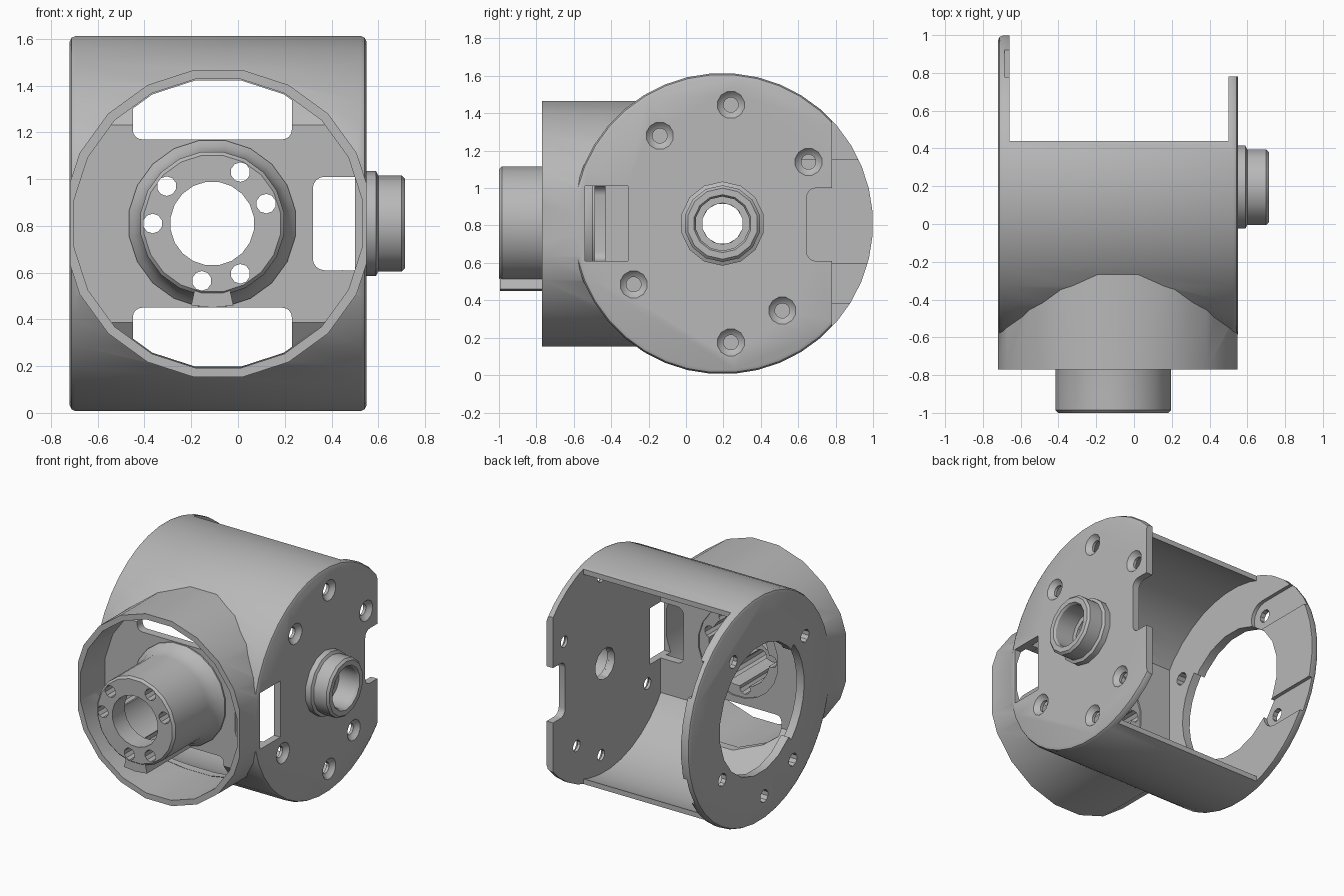
import bpy, bmesh, math

if "Cube" in bpy.data.objects:
    bpy.data.objects.remove(bpy.data.objects["Cube"])

grey = bpy.data.materials.new("light_grey")
grey.use_nodes = True
tone = (0.48, 0.48, 0.48, 1)
grey.diffuse_color = tone
grey.node_tree.nodes["Principled BSDF"].inputs["Base Color"].default_value = tone

Y0, Z0 = 0.195, 0.81        # axis of the main drum
TUBE_X, STUB_X = -0.085, -0.11
LEFT, RIGHT = -0.72, 0.55   # outer faces of the end plates
INNER_L, INNER_R = -0.66, 0.50


def arc(u, v, r, a0, a1, n):
    return [(u + r * math.cos(math.radians(a0 + (a1 - a0) * i / n)),
             v + r * math.sin(math.radians(a0 + (a1 - a0) * i / n))) for i in range(n + 1)]


def circle(u, v, r, n):
    half = 180 / n
    return arc(u, v, r, half, 360 + half, n)[:-1]


def rect(u0, u1, v0, v1, r=0.0):
    if not r:
        return [(u0, v0), (u1, v0), (u1, v1), (u0, v1)]
    return (arc(u1 - r, v1 - r, r, 0, 90, 4) + arc(u0 + r, v1 - r, r, 90, 180, 4) +
            arc(u0 + r, v0 + r, r, 180, 270, 4) + arc(u1 - r, v0 + r, r, 270, 360, 4))


def loft(name, axis, sections, ring=False):
    """Skin (position, outline) sections along x or y; ring closes them into a tube."""
    bm = bmesh.new()
    place = (lambda t, u, v: (t, u, v)) if axis == "x" else (lambda t, u, v: (u, t, v))
    rows = [[bm.verts.new(place(t, u, v)) for u, v in pts] for t, pts in sections]
    pairs = list(zip(rows, rows[1:]))
    if ring:
        pairs.append((rows[-1], rows[0]))
    else:
        bm.faces.new(rows[0])
        bm.faces.new(rows[-1])
    for a, b in pairs:
        for i in range(len(a)):
            j = (i + 1) % len(a)
            bm.faces.new((a[i], a[j], b[j], b[i]))
    bmesh.ops.recalc_face_normals(bm, faces=bm.faces)
    me = bpy.data.meshes.new(name)
    bm.to_mesh(me)
    bm.free()
    me.materials.append(grey)
    ob = bpy.data.objects.new(name, me)
    bpy.context.collection.objects.link(ob)
    return ob


def prism(axis, pts, a, b, name="cutter"):
    return loft(name, axis, [(a, pts), (b, pts)])


def lathe(name, axis, u, v, profile, n, ring=False):
    return loft(name, axis, [(t, circle(u, v, r, n)) for t, r in profile], ring)


def combine(ob, other, mode="DIFFERENCE"):
    mod = ob.modifiers.new("join", "BOOLEAN")
    mod.operation, mod.solver, mod.object = mode, "EXACT", other
    bpy.context.view_layer.objects.active = ob
    bpy.ops.object.modifier_apply(modifier=mod.name)
    bpy.data.objects.remove(other)
    return ob


def cut(ob, axis, pts, a, b):
    return combine(ob, prism(axis, pts, a, b))


# Main drum with softened rims
drum = lathe("housing", "x", Y0, Z0, [
    (LEFT, 0.78), (LEFT + 0.008, 0.797), (LEFT + 0.025, 0.805),
    (RIGHT - 0.025, 0.805), (RIGHT - 0.008, 0.797), (RIGHT, 0.78)], 40)
cut(drum, "y", circle(TUBE_X, Z0, 0.625, 20), -1, -0.49)

# Front collar, trimmed flush with the end plates
collar = lathe("collar", "y", TUBE_X, Z0,
               [(-0.77, 0.665), (0.1, 0.665), (0.1, 0.625), (-0.77, 0.625)], 20, ring=True)
combine(collar, prism("x", rect(-2, 2, -1, 3), LEFT + 0.001, RIGHT - 0.001), "INTERSECT")
combine(drum, collar, "UNION")

# Hollow interior with a flat front wall
cavity = prism("x", circle(Y0, Z0, 0.77, 40), INNER_L, INNER_R)
combine(cavity, prism("y", rect(-2, 2, -1, 3), -0.43, 2), "INTERSECT")
combine(drum, cavity)
cut(drum, "x", rect(0.44, 2, -1, 3), INNER_L, INNER_R)

# Right end plate: straight back edge, notch, side slot, hub bore
cut(drum, "x", rect(0.78, 2, -1, 3), 0.45, 0.7)
cut(drum, "x", rect(0.645, 0.95, 0.61, 1.0, 0.05), 0.45, 0.7)
cut(drum, "x", rect(-0.54, -0.31, 0.61, 1.01), 0.45, 0.7)
cut(drum, "x", circle(Y0, Z0, 0.11, 12), 0.45, 0.7)

# Countersunk screw holes
for y, z in [(0.24, 1.445), (-0.14, 1.28), (0.655, 1.14),
             (-0.28, 0.485), (0.515, 0.345), (0.24, 0.175)]:
    combine(drum, lathe("cutter", "x", y, z,
            [(0.45, 0.04), (0.52, 0.04), (0.53, 0.058), (0.56, 0.082)], 12))

# Left end plate: large opening with a wider front arc
cut(drum, "x", circle(Y0, Z0, 0.455, 20), -0.8, -0.6)
cut(drum, "x", [(Y0, Z0)] + arc(Y0, Z0, 0.495, 140, 225, 8), -0.8, -0.6)

# Left end plate: screw holes and the two recessed lugs on its inner face
for y, z in [(0.495, 1.26), (-0.31, 1.14), (-0.175, 0.31), (0.62, 0.47), (0.15, 0.175)]:
    cut(drum, "x", circle(y, z, 0.045, 10), -0.8, -0.6)
for y, z in [(0.495, 1.258), (0.62, 0.49)]:
    lug = arc(y, z, 0.105, 90, 270, 8) + [(1.2, z - 0.105), (1.2, z + 0.105)]
    cut(drum, "x", lug, -0.685, -0.6)

# Front wall: windows above and below, side window, opening behind the stub
for v0, v1 in [(1.17, 1.6), (0.02, 0.45)]:
    window = prism("y", rect(-0.45, 0.23, v0, v1, 0.04), -0.7, 0.1)
    combine(window, prism("y", circle(TUBE_X, Z0, 0.62, 20), -0.8, 0.2), "INTERSECT")
    combine(drum, window)
cut(drum, "y", rect(0.32, 0.495, 0.61, 1.01, 0.05), -0.6, -0.35)
cut(drum, "y", circle(STUB_X, Z0, 0.315, 20), -0.6, -0.35)

# Output stub with flared foot, bore and locating key
stub = lathe("output_stub", "y", STUB_X, Z0, [
    (-0.44, 0.36), (-0.50, 0.36), (-0.53, 0.335), (-0.58, 0.315), (-0.62, 0.31),
    (-0.985, 0.31), (-1.0, 0.295), (-1.0, 0.18), (-0.86, 0.18), (-0.86, 0.24), (-0.44, 0.24)],
    20, ring=True)
key = prism("y", [(-0.2, 0.46), (STUB_X, 0.45), (-0.02, 0.46), (-0.035, 0.53), (-0.185, 0.53)],
            -0.995, -0.5)
combine(stub, key, "UNION")
for x, z in [(0.01, 1.03), (-0.305, 0.97), (0.12, 0.895),
             (-0.365, 0.81), (-0.155, 0.565), (0.01, 0.595)]:
    cut(stub, "y", circle(x, z, 0.042, 10), -1.1, -0.3)

# Bearing hub on the right plate
hub = lathe("bearing_hub", "x", Y0, Z0, [
    (0.545, 0.225), (0.59, 0.225), (0.60, 0.205), (0.70, 0.205), (0.715, 0.19),
    (0.715, 0.155), (0.70, 0.145), (0.56, 0.145), (0.56, 0.11), (0.545, 0.11)], 14, ring=True)

# Smooth curved walls, sharp edges kept
for ob in (drum, stub, hub):
    bpy.ops.object.select_all(action="DESELECT")
    ob.select_set(True)
    bpy.context.view_layer.objects.active = ob
    bpy.ops.object.shade_smooth_by_angle(angle=math.radians(30))
